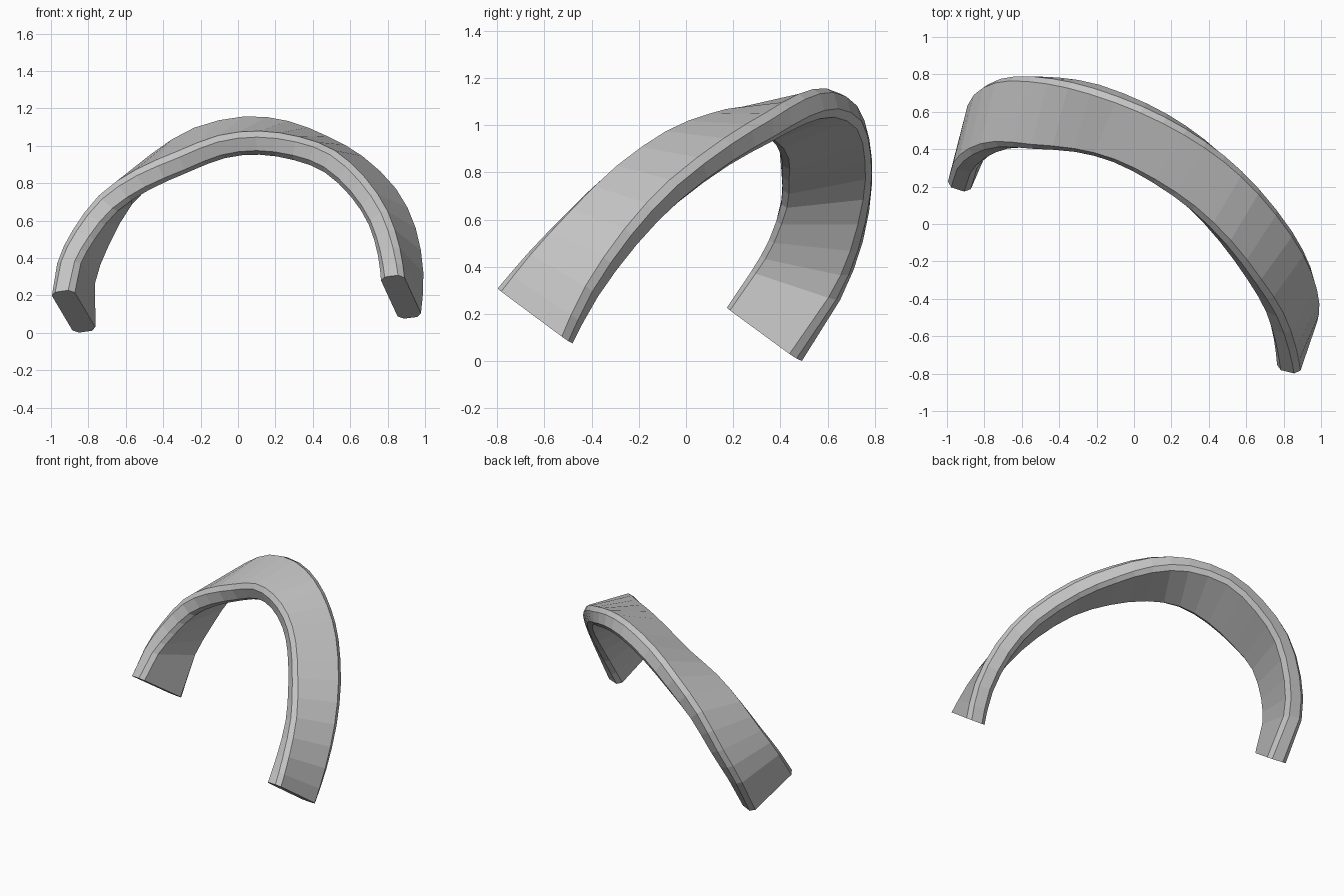
import bpy
import bmesh
from mathutils import Vector

cube = bpy.data.objects.get("Cube")
if cube:
    bpy.data.objects.remove(cube, do_unlink=True)

HALF_THICK = 0.065
CHAMFER = 0.028

# Front and back rims of the twisted band, running from right foot to left foot
front_rim = [(-.943, .185, .222), (-.91, .285, .38), (-.83, .362, .53), (-.70, .408, .69),
             (-.52, .405, .81), (-.30, .395, .905), (-.10, .34, .985), (.10, .23, 1.01),
             (.30, .08, .985), (.475, -.10, .92), (.625, -.30, .785), (.735, -.48, .622),
             (.795, -.66, .445), (.82, -.79, .303)]
back_rim = [(-.815, .48, .006), (-.82, .645, .26), (-.742, .74, .49), (-.61, .785, .73),
            (-.42, .78, .91), (-.20, .735, 1.05), (.06, .635, 1.105), (.28, .515, 1.075),
            (.475, .37, .99), (.65, .195, .885), (.822, -.03, .715), (.915, -.22, .515),
            (.945, -.385, .285), (.923, -.49, .08)]


def refine(points, start):
    """Insert curved midpoints after the given station."""
    p = [Vector(q) for q in points]
    out = []
    for i, q in enumerate(p):
        out.append(q)
        if start <= i < len(p) - 1:
            before, after = p[i - 1], p[min(i + 2, len(p) - 1)]
            out.append((q + p[i + 1]) * 0.5625 - (before + after) * 0.0625)
    return out


front = refine(front_rim, 1)
back = refine(back_rim, 1)
last = len(front) - 1

# Sweep a chamfered rectangle along the two rims
bm = bmesh.new()
rings = []
for i in range(last + 1):
    a, b = max(i - 1, 0), min(i + 1, last)
    tangent = front[b] - front[a] + back[b] - back[a]
    across = (back[i] - front[i]).normalized()
    out = tangent.cross(across).normalized()
    ring = []
    for rim, inward, sides in ((front[i], 1, (-1, 1)), (back[i], -1, (1, -1))):
        for k, side in enumerate(sides):
            rounded = rim + across * inward * CHAMFER + out * side * HALF_THICK
            tip = rim + out * side * (HALF_THICK - CHAMFER)
            ring += [rounded, tip] if k == 0 else [tip, rounded]
    rings.append([bm.verts.new(co) for co in ring])

for r, s in zip(rings, rings[1:]):
    for k in range(len(r)):
        n = (k + 1) % len(r)
        bm.faces.new((r[k], r[n], s[n], s[k]))
bm.faces.new(rings[0])
bm.faces.new(rings[-1])
bmesh.ops.recalc_face_normals(bm, faces=bm.faces)

mesh = bpy.data.meshes.new("curved_band")
bm.to_mesh(mesh)
bm.free()
band = bpy.data.objects.new("curved_band", mesh)
bpy.context.collection.objects.link(band)

# Single plain grey
grey = bpy.data.materials.new("light_grey")
grey.use_nodes = True
colour = (0.55, 0.55, 0.55, 1)
grey.diffuse_color = colour
grey.node_tree.nodes["Principled BSDF"].inputs["Base Color"].default_value = colour
mesh.materials.append(grey)
